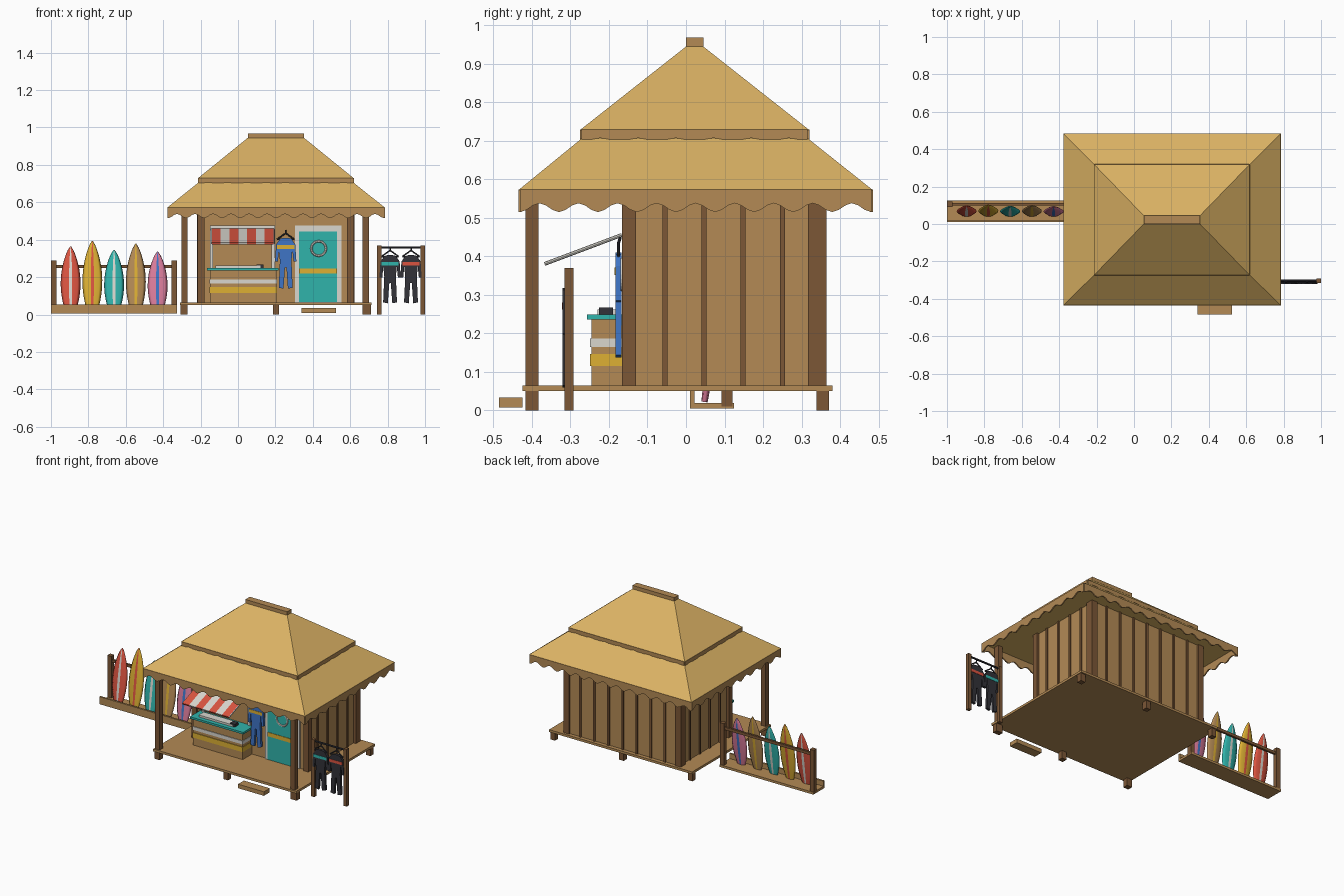
import bpy, bmesh, math
from mathutils import Matrix, Vector

if "Cube" in bpy.data.objects:
    bpy.data.objects.remove(bpy.data.objects["Cube"], do_unlink=True)


def material(name, hex_code):
    channels = [int(hex_code[i:i + 2], 16) / 255 for i in (0, 2, 4)]
    color = [((c + .055) / 1.055) ** 2.4 for c in channels] + [1]
    m = bpy.data.materials.new(name)
    m.use_nodes = True
    m.diffuse_color = color
    m.node_tree.nodes["Principled BSDF"].inputs["Base Color"].default_value = color
    return m


THATCH = material("thatch", "DBB264")
WOOD = material("light wood", "B38A55")
DARK = material("dark wood", "7C5736")
TEAL = material("teal", "30B3AB")
WHITE = material("off white", "DAD7CF")
YELLOW = material("yellow", "DDB034")
RED = material("red", "DB5440")
BLUE = material("blue", "3F75C6")
PINK = material("pink", "DC7D9C")
BLACK = material("charcoal", "323238")


def finish(name, bm, *mats):
    bmesh.ops.recalc_face_normals(bm, faces=bm.faces)
    mesh = bpy.data.meshes.new(name)
    bm.to_mesh(mesh)
    bm.free()
    for m in mats:
        mesh.materials.append(m)
    ob = bpy.data.objects.new(name, mesh)
    bpy.context.collection.objects.link(ob)
    return ob


def box(name, x, y, z, mat):
    """Box from (low, high) pairs on each axis."""
    bm = bmesh.new()
    bmesh.ops.create_cube(bm, size=1)
    for v in bm.verts:
        v.co = [sum(r) / 2 + c * (r[1] - r[0]) for r, c in zip((x, y, z), v.co)]
    return finish(name, bm, mat)


def post(name, x, y, top, mat=DARK, size=.033, bottom=0):
    h = size / 2
    return box(name, (x - h, x + h), (y - h, y + h), (bottom, top), mat)


def rod(name, a, b, radius, mat):
    a, b = Vector(a), Vector(b)
    bm = bmesh.new()
    bmesh.ops.create_cone(bm, segments=8, radius1=radius, radius2=radius,
                          depth=(b - a).length, cap_ends=True)
    turn = (b - a).to_track_quat('Z', 'Y').to_matrix().to_4x4()
    bm.transform(Matrix.Translation((a + b) / 2) @ turn)
    return finish(name, bm, mat)


def prism(name, outline, depth, mat, place):
    """Outline in x and z, extruded along y, then placed by a matrix."""
    bm = bmesh.new()
    face = bm.faces.new([bm.verts.new((x, -depth / 2, z)) for x, z in outline])
    new = bmesh.ops.extrude_face_region(bm, geom=[face])["geom"]
    bmesh.ops.translate(bm, vec=(0, depth, 0),
                        verts=[g for g in new if isinstance(g, bmesh.types.BMVert)])
    bm.transform(place)
    return finish(name, bm, mat)


def hip(name, low, high, z0, z1):
    """Hipped roof tier between two (x0, x1, y0, y1) rectangles."""
    bm = bmesh.new()
    rings = [[bm.verts.new((r[i], r[j], z)) for i, j in ((0, 2), (1, 2), (1, 3), (0, 3))]
             for r, z in ((low, z0), (high, z1))]
    bm.faces.new(rings[0])
    bm.faces.new(rings[1])
    for i in range(4):
        k = (i + 1) % 4
        bm.faces.new((rings[0][i], rings[0][k], rings[1][k], rings[1][i]))
    return finish(name, bm, THATCH)


def fringe(name, rect, top, low, wave):
    """Scalloped strip hanging round all four edges of a roof tier."""
    x0, x1, y0, y1 = rect
    cx, cy = (x0 + x1) / 2, (y0 + y1) / 2
    sides = (("front", x1 - x0, cx, y0, 0), ("back", x1 - x0, cx, y1, 0),
             ("left", y1 - y0, x1, cy, math.pi / 2), ("right", y1 - y0, x0, cy, math.pi / 2))
    for side, length, x, y, turn in sides:
        n = round(length / .1) * 6
        pts = [(-length / 2 + length * i / n,
                low + wave * (.5 - .5 * math.cos(i * math.pi / 3))) for i in range(n + 1)]
        pts += [(length / 2, top), (-length / 2, top)]
        prism(f"{name}_{side}", pts, .008, WOOD,
              Matrix.Translation((x, y, 0)) @ Matrix.Rotation(turn, 4, 'Z'))


# Deck, feet and step
box("deck", (-.31, .715), (-.425, .38), (.05, .065), WOOD)
for x in (-.29, .203, .695):
    for y in (-.4, .355):
        post("deck_foot", x, y, .05)
box("step", (.34, .525), (-.485, -.425), (.008, .034), WOOD)

# Hut body, corner posts and battens
box("hut_walls", (-.2, .605), (-.15, .355), (.065, .575), WOOD)
for x in (-.198, .602):
    post("front_corner_post", x, -.148, .575, size=.036, bottom=.065)
    box("back_corner_post", (x - .02, x + .02), (.317, .365), (.065, .575), DARK)
for x in (-.286, .683):
    post("porch_post", x, -.4, .575)
for i in range(4):
    y = -.055 + .1017 * i
    for x in (-.2, .605):
        box("side_batten", (x - .008, x + .008), (y - .0065, y + .0065), (.065, .575), DARK)
for i in range(7):
    x = -.1 + .101 * i
    box("back_batten", (x - .0065, x + .0065), (.35, .363), (.065, .575), DARK)

# Two-tier roof
eave, upper = (-.378, .785, -.435, .485), (-.215, .62, -.275, .32)
hip("lower_roof", eave, (-.185, .59, -.245, .29), .572, .727)
hip("upper_roof", upper, (.055, .35, .003, .042), .728, .947)
fringe("eave_fringe", (-.374, .781, -.431, .481), .573, .515, .023)
fringe("upper_fringe", (-.211, .616, -.271, .316), .729, .699, .008)
box("ridge_cap", (.053, .352), (0, .045), (.945, .968), WOOD)

# Serving window and striped awning
for x in (-.142, .188):
    box("window_jamb", (x - .009, x + .009), (-.16, -.148), (.24, .47), WHITE)
box("window_head", (-.151, .197), (-.16, -.148), (.455, .475), WHITE)
tilt = Matrix.Translation((.025, -.267, .418)) @ Matrix.Rotation(.359, 4, 'X')
stripe = .33 / 7
for i in range(7):
    x = (i - 3) * stripe
    h = stripe / 2
    prism("awning_stripe", [(x - h, -.005), (x + h, -.005), (x + h, .005), (x - h, .005)],
          .214, WHITE if i % 2 else RED, tilt)
for x in (-.14, .19):
    rod("awning_edge", tilt @ Vector((x - .025, -.107, 0)), tilt @ Vector((x - .025, .107, 0)),
        .005, WHITE)

# Counter
box("counter_body", (-.15, .205), (-.245, -.15), (.065, .236), WOOD)
box("counter_top", (-.165, .217), (-.257, -.15), (.236, .249), TEAL)
for name, z, mat in (("white_band", (.165, .187), WHITE), ("yellow_band", (.115, .147), YELLOW)):
    box(name, (-.153, .208), (-.249, -.16), z, mat)
box("counter_tray", (-.12, .12), (-.23, -.18), (.249, .262), WHITE)
box("counter_till", (.1, .135), (-.226, -.19), (.249, .267), BLACK)

# Door with ring window
box("door_frame", (.305, .553), (-.158, -.148), (.065, .475), WHITE)
box("door", (.327, .53), (-.164, -.15), (.068, .445), TEAL)
box("door_stripe", (.327, .53), (-.167, -.16), (.22, .246), YELLOW)
bpy.ops.mesh.primitive_torus_add(location=(.431, -.165, .353), rotation=(math.pi / 2, 0, 0),
                                 major_radius=.039, minor_radius=.006,
                                 major_segments=24, minor_segments=6)
ring = bpy.context.object
ring.name = "door_ring_window"
ring.data.materials.append(WHITE)


def wetsuit(name, x, y, z0, z1, mat, band, rail):
    """Flat suit with a chest band on a wire hanger."""
    half = [(.013, 1), (.03, .98), (.051, .87), (.057, .54), (.042, .53), (.036, .76),
            (.031, .55), (.037, .02), (.012, 0), (.004, .42)]
    outline = [(a, z0 + b * (z1 - z0)) for a, b in half]
    outline += [(-a, b) for a, b in reversed(outline)]
    prism(name, outline, .016, mat, Matrix.Translation((x, y, 0)))
    h = z1 - z0
    box(name + "_band", (x - .046, x + .046), (y - .01, y + .01),
        (z0 + .785 * h, z0 + .855 * h), band)
    peak = (x, y, z1 + .025)
    for s in (-1, 1):
        rod(name + "_hanger_arm", peak, (x + s * .046, y, z1 - .008), .004, BLACK)
    rod(name + "_hanger_bar", (x - .046, y, z1 - .008), (x + .046, y, z1 - .008), .004, BLACK)
    rod(name + "_hanger_hook", peak, (x, y + .005, rail), .004, BLACK)


# Wetsuit by the door and free-standing clothes rack
wetsuit("blue_wetsuit", .255, -.175, .138, .41, BLUE, YELLOW, .45)
for x in (.756, .988):
    post("clothes_rack_post", x, -.304, .37, size=.023)
rod("clothes_rail", (.75, -.304, .358), (.995, -.304, .358), .006, BLACK)
wetsuit("black_wetsuit", .813, -.312, .06, .318, BLACK, TEAL, .362)
wetsuit("black_wetsuit", .925, -.312, .06, .318, BLACK, RED, .362)

# Surfboard rack
box("board_tray", (-1, -.327), (.01, .125), (.005, .02), WOOD)
box("board_tray_lip", (-1, -.327), (.01, .022), (.005, .053), WOOD)
for x in (-.986, -.341):
    post("board_rack_post", x, .106, .29, size=.029, bottom=.01)
box("board_rack_rail", (-.99, -.335), (.1, .113), (.248, .266), DARK)


def surfboard(name, x, length, body, stringer):
    """Lofted board with a coloured centre strip on both faces."""
    section = [(1, 0), (.7, .7), (.16, 1), (-.16, 1), (-.7, .7),
               (-1, 0), (-.7, -.7), (-.16, -1), (.16, -1), (.7, -.7)]
    bm = bmesh.new()
    rings = []
    for i in range(17):
        t = i / 16
        f = math.sin(math.pi * (.14 + .855 * t)) ** .7
        rings.append([bm.verts.new((a * f * .053, b * f ** .5 * .011, t * length))
                      for a, b in section])
    bm.faces.new(rings[0])
    bm.faces.new(rings[-1])
    for lower, top in zip(rings, rings[1:]):
        for k in range(10):
            j = (k + 1) % 10
            face = bm.faces.new((lower[k], lower[j], top[j], top[k]))
            face.material_index = int(k in (2, 7))
            face.smooth = True
    bm.transform(Matrix.Translation((x, .048, .022)) @ Matrix.Rotation(-.14, 4, 'X'))
    finish(name, bm, body, stringer)


boards = ((.365, RED, WHITE), (.395, YELLOW, RED), (.347, TEAL, WHITE),
          (.38, WOOD, YELLOW), (.337, PINK, BLUE))
for i, (top, body, stringer) in enumerate(boards):
    surfboard("surfboard", -.895 + .1163 * i, top - .02, body, stringer)
